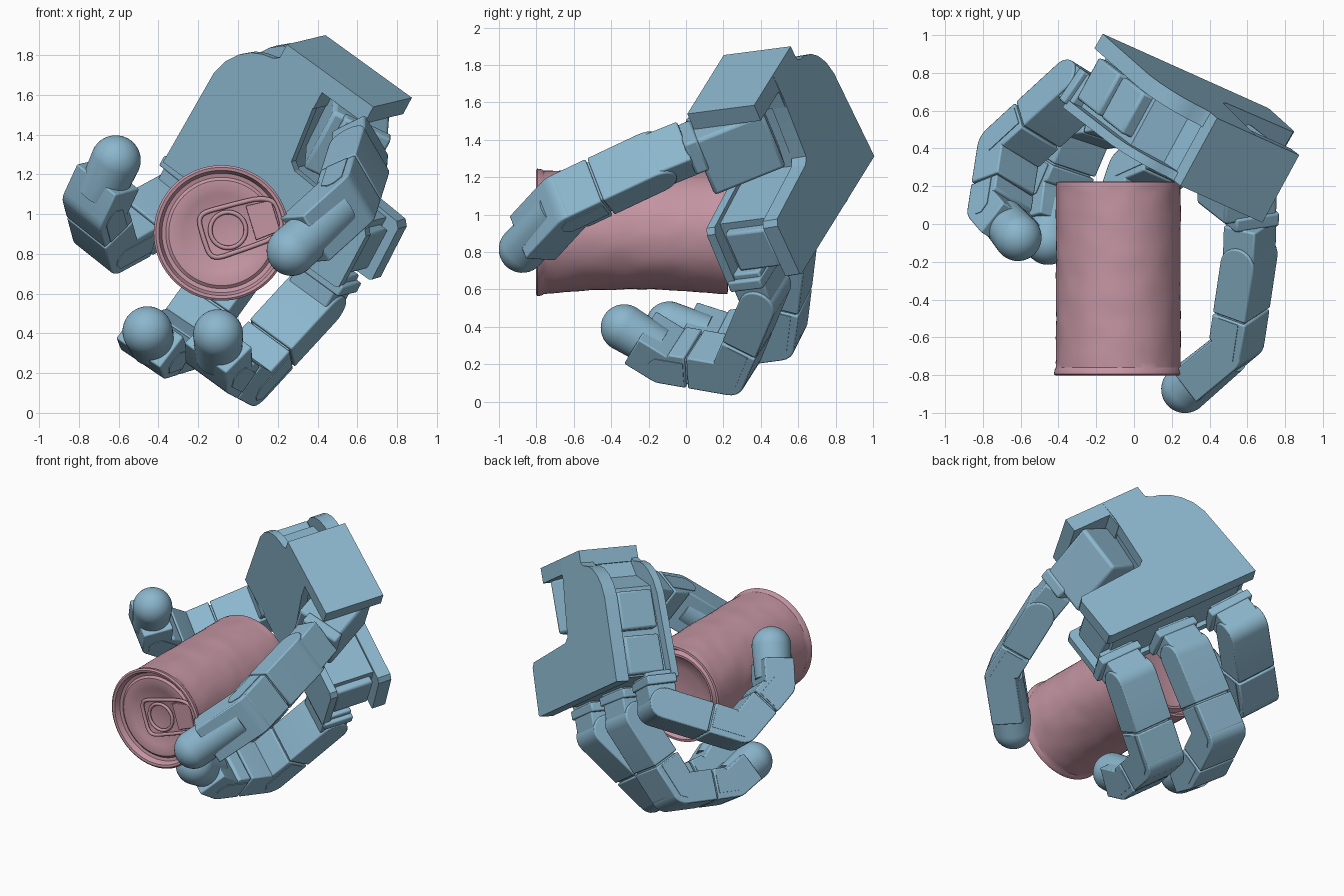
import bpy, bmesh, math
from mathutils import Vector, Matrix, noise

cube = bpy.data.objects.get("Cube")
if cube:
    bpy.data.objects.remove(cube, do_unlink=True)


def material(name, rgb):
    m = bpy.data.materials.new(name)
    m.use_nodes = True
    m.diffuse_color = (*rgb, 1)
    m.node_tree.nodes["Principled BSDF"].inputs["Base Color"].default_value = (*rgb, 1)
    return m


BLUE = material("steel blue", (0.26, 0.47, 0.61))
PINK = material("dusty pink", (0.55, 0.30, 0.365))


def frame(x, y, z, origin):
    m = Matrix((x, y, z)).transposed().to_4x4()
    m.translation = origin
    return m


def finish(name, bm, mat, matrix, bevel=0.0):
    bmesh.ops.recalc_face_normals(bm, faces=bm.faces)
    mesh = bpy.data.meshes.new(name)
    bm.to_mesh(mesh)
    bm.free()
    mesh.materials.append(mat)
    ob = bpy.data.objects.new(name, mesh)
    ob.matrix_world = matrix
    bpy.context.collection.objects.link(ob)
    if bevel:
        mod = ob.modifiers.new("soft edges", "BEVEL")
        mod.width = bevel
        mod.segments = 2
        mod.limit_method = "ANGLE"
    bpy.ops.object.select_all(action="DESELECT")
    ob.select_set(True)
    bpy.context.view_layer.objects.active = ob
    bpy.ops.object.shade_smooth_by_angle(angle=math.radians(32))


def prism(name, points, lo, hi, matrix, bevel=0.0, mat=BLUE):
    """Extrude a flat outline along the local z axis."""
    bm = bmesh.new()
    face = bm.faces.new([bm.verts.new((x, y, lo)) for x, y in points])
    new = bmesh.ops.extrude_face_region(bm, geom=[face])["geom"]
    bmesh.ops.translate(bm, vec=(0, 0, hi - lo),
                        verts=[v for v in new if isinstance(v, bmesh.types.BMVert)])
    finish(name, bm, mat, matrix, bevel)


def block(name, x, y, z, matrix, bevel=0.01):
    outline = [(x[0], y[0]), (x[1], y[0]), (x[1], y[1]), (x[0], y[1])]
    prism(name, outline, z[0], z[1], matrix, bevel)


def lathe(profile, steps):
    """Spin (x, radius) pairs around the local x axis."""
    bm = bmesh.new()
    vs = [bm.verts.new((x, r, 0)) for x, r in profile]
    edges = [bm.edges.new(pair) for pair in zip(vs, vs[1:])]
    bmesh.ops.spin(bm, geom=vs + edges, cent=(0, 0, 0), axis=(1, 0, 0),
                   angle=math.tau, steps=steps, use_merge=False)
    bmesh.ops.remove_doubles(bm, verts=bm.verts, dist=1e-5)
    return bm


# Hand frame: along the fingers, across toward the thumb, out of the palm
F = Vector((-0.4425, 0.348, -0.827)).normalized()
U = Vector((0.762, -0.342, -0.552))
U = (U - F * U.dot(F)).normalized()
P = F.cross(U)
WRIST = Vector((0.44, 0.56, 1.90))
HAND = frame(F, U, P, WRIST)


def place(f, u, p):
    return WRIST + F * f + U * u + P * p


# Palm: two matching plates around a recessed core, and a solid wrist block
tongue = [(0.91, -0.29), (0.91, 0.85), (0.9, 0.865), (0.59, 0.865), (0.56, 0.84),
          (0.53, 0.36), (0.50, 0.32), (0.14, 0.28)]
shoulder = [(0.08, 0), (0.105, -0.03), (0.12, -0.09), (0.15, -0.15),
            (0.2, -0.205), (0.27, -0.25), (0.36, -0.275)]
plate = [(0.0, 0.28), (0.0, 0)] + shoulder + tongue
core = [(0.02, 0.27), (0.02, 0.05), (0.2, -0.03), (0.3, -0.2), (0.88, -0.22), (0.88, 0.78),
        (0.58, 0.78), (0.55, 0.32), (0.16, 0.27)]
# the back plate leans slightly outward toward the fingers
prism("palm_back_plate", plate, 0, 0.09, HAND @ Matrix.Rotation(0.04, 4, "Y"))
prism("palm_front_plate", plate, 0.36, 0.41, HAND)
prism("palm_core", core, 0.04, 0.37, HAND)
block("wrist_block", (0, 0.1), (0, 0.571), (0, 0.41), HAND, 0)
block("wrist_side_web", (0.09, 0.2), (0.22, 0.29), (0, 0.41), HAND, 0)
for i, f in enumerate((0.33, 0.62)):
    block(f"side_motor_{i + 1}", (f, f + 0.25), (-0.27, 0), (0.08, 0.33), HAND, 0.015)
block("tongue_motor", (0.62, 0.86), (0.5, 0.83), (0.08, 0.33), HAND, 0.015)

HALF, R = 0.139, 0.1
ARC = [(-R * math.sin(math.pi * k / 12), R * math.cos(math.pi * k / 12)) for k in range(13)]


def link(name, a, b, axis):
    """Rounded finger segment from joint a to joint b, hinged about axis."""
    d = b - a
    size = d.length
    d.normalize()
    m = frame(d, axis.cross(d), axis, a)
    split = size * 0.58
    prism(name + "_rear_shell", ARC + [(split, -R), (split, R)], -HALF, HALF, m, 0.008)
    end = size - 0.015
    nose = [(split + 0.012, R), (split + 0.012, -R), (end + 0.01, -R), (end + 0.04, -R + 0.04),
            (end, R - 0.06), (end - 0.05, R)]
    prism(name + "_front_shell", nose, -HALF, HALF, m, 0.008)
    block(name + "_core", (0, size), (-R + 0.015, R - 0.02), (-HALF + 0.015, HALF - 0.015), m)
    # thin cheek plates carry the next joint
    for s in (-1, 1):
        cheek = [(split + 0.02, 0.06), (split + 0.02, -0.06), (size + 0.02, -0.06),
                 (size + 0.06, -0.02), (size + 0.06, 0.02), (size + 0.02, 0.06)]
        lo, hi = sorted((s * (HALF - 0.01), s * (HALF + 0.004)))
        prism(f"{name}_cheek_{'a' if s < 0 else 'b'}", cheek, lo, hi, m)


def fingertip(name, a, tip, axis):
    """Short boxy segment ending in a round pad."""
    d = (tip - a).normalized()
    m = frame(d, axis.cross(d), axis, a)
    size = (tip - a).length
    stop = size - 0.1
    prism(name + "_end_shell", ARC + [(stop, -R), (stop, R)], -HALF, HALF, m, 0.008)
    r = 0.126
    quarter = [math.pi / 2 * k / 12 for k in range(12)]
    profile = [(0.06, 0), (0.06, r - 0.01)]
    profile += [(size + r * math.sin(t), r * math.cos(t)) for t in quarter] + [(size + r, 0)]
    finish(name + "_pad", lathe(profile, 40), BLUE, m)


def elbow(a, b, la, lb, hint):
    """Joint between a and b for two segments, bulging toward hint."""
    e = b - a
    d = min(e.length, la + lb - 0.002)
    e.normalize()
    x = (la * la - lb * lb + d * d) / (2 * d)
    out = (hint - e * hint.dot(e)).normalized()
    return a + e * x + out * math.sqrt(max(la * la - x * x, 0))


def finger(name, u, tip, bend):
    base = place(0.91, u, 0.30)
    j1 = base + F * 0.166
    side = tip - j1
    side = (side - F * side.dot(F)).normalized()
    axis = F.cross(side)
    d1 = F * math.cos(bend) + side * math.sin(bend)
    j2 = j1 + d1 * 0.545
    j3 = elbow(j2, tip, 0.388, 0.27, d1)
    root = frame(F, side, axis, base)
    block(name + "_root", (-0.05, 0.15), (-0.095, 0.095), (-0.125, 0.125), root)
    block(name + "_root_collar", (-0.02, 0.04), (-0.1, 0.1), (-0.155, 0.155), root)
    link(name + "_proximal", j1, j2, axis)
    link(name + "_middle", j2, j3, axis)
    fingertip(name, j3, tip, axis)


finger("first_finger", -0.15, Vector((-0.615, -0.07, 1.27)), math.radians(67))
finger("second_finger", 0.29, Vector((-0.455, -0.09, 0.41)), math.radians(27))
finger("third_finger", 0.73, Vector((-0.10, -0.33, 0.395)), math.radians(40))

# Thumb: motor block swung out of the palm notch, then two segments
swing = math.radians(60)
out = U * math.cos(swing) + P * math.sin(swing)
across = P * math.cos(swing) - U * math.sin(swing)
base = place(0.45, 0.48, 0.115)
motor = frame(F, across, out, base)
block("thumb_motor", (-0.35, 0.0), (-0.07, 0.24), (-0.08, 0.33), motor, 0.02)
block("thumb_bracket", (-0.36, -0.16), (-0.08, 0.18), (0.3, 0.38), motor, 0.015)
j13 = base - F * 0.27 + across * 0.05 + out * 0.40
j14 = j13 + out * 0.179
tip = Vector((0.27, -0.875, 0.815))
j15 = elbow(j14, tip, 0.519, 0.427, out)
axis = (j15 - j14).cross(tip - j15).normalized()
side = axis - out * axis.dot(out)
side.normalize()
block("thumb_root", (-0.03, 0.17), (-0.095, 0.095), (-0.125, 0.125),
      frame(out, side.cross(out), side, j13))
link("thumb_proximal", j14, j15, axis)
fingertip("thumb", j15, tip, axis)

# Can: lathed body with rims and recessed ends, lightly dented
ROWS = 36
wall = [(0.19 - 0.95 * k / ROWS, 0.33) for k in range(ROWS + 1)]
front = [(-0.77, 0.337), (-0.795, 0.341), (-0.803, 0.33), (-0.8, 0.315), (-0.765, 0.3),
         (-0.76, 0.28), (-0.772, 0.265), (-0.772, 0.2), (-0.766, 0.19), (-0.766, 0)]
back = [(0.16, 0), (0.17, 0.16), (0.19, 0.24), (0.2, 0.25), (0.2, 0.265), (0.17, 0.28),
        (0.2, 0.3), (0.224, 0.312), (0.222, 0.328), (0.2, 0.33)]
bm = lathe(back + wall + front, 72)
for v in bm.verts:
    if -0.76 < v.co.x < 0.19 and math.hypot(v.co.y, v.co.z) > 0.32:
        k = 1 + 0.012 * noise.noise(v.co * 9)
        middle = math.sin(math.pi * (0.2 - v.co.x) / 0.97)
        v.co.z *= k
        v.co.y *= k - (0.08 * middle if v.co.y < 0 else 0)
X, Y, Z = (Vector(c) for c in ((1, 0, 0), (0, 1, 0), (0, 0, 1)))
finish("can", bm, PINK, frame(Y, Z, X, (-0.083, 0, 0.905)))

# Pull tab on the can's front end
tilt = math.radians(17)
along = X * math.cos(tilt) + Z * math.sin(tilt)
up = Z * math.cos(tilt) - X * math.sin(tilt)
TAB = frame(along, up, -Y, (-0.05, -0.775, 0.92))


def wire(name, points, thick):
    curve = bpy.data.curves.new(name, "CURVE")
    curve.dimensions = "3D"
    curve.bevel_depth = thick
    curve.bevel_resolution = 2
    spline = curve.splines.new("POLY")
    spline.points.add(len(points) - 1)
    for p, (x, y) in zip(spline.points, points):
        p.co = (x, y, 0.01, 1)
    spline.use_cyclic_u = True
    curve.materials.append(PINK)
    ob = bpy.data.objects.new(name, curve)
    ob.matrix_world = TAB
    bpy.context.collection.objects.link(ob)


turn = [math.tau * k / 32 for k in range(32)]
outline = [(0.07 + 0.2 * math.copysign(abs(math.cos(t)) ** 0.45, math.cos(t)),
            0.115 * math.copysign(abs(math.sin(t)) ** 0.45, math.sin(t))
            * (1 - 0.2 * math.cos(t))) for t in turn]
wire("tab_outer_rim", outline, 0.012)
wire("tab_ring", [(0.09 * math.cos(t), 0.09 * math.sin(t)) for t in turn], 0.011)
prism("tab_nose", [(0.12, -0.09), (0.25, -0.08), (0.25, 0.08), (0.12, 0.09)],
      0, 0.016, TAB, 0.004, PINK)
